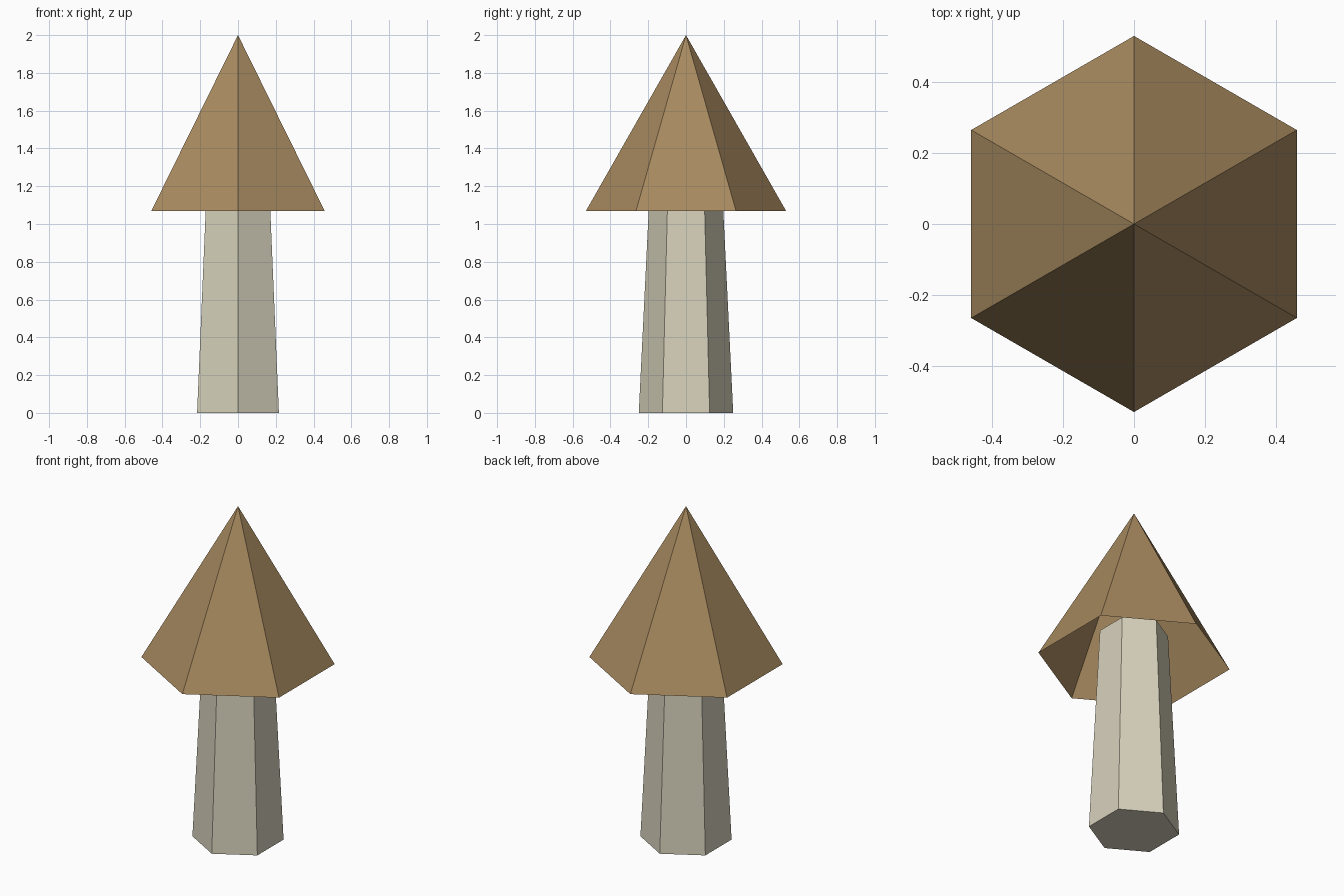
import bpy
import bmesh
from math import sin, cos, tau

cube = bpy.data.objects.get("Cube")
if cube:
    bpy.data.objects.remove(cube, do_unlink=True)

SIDES = 6


def make_material(name, rgb):
    mat = bpy.data.materials.new(name)
    mat.use_nodes = True
    mat.diffuse_color = (*rgb, 1)
    mat.node_tree.nodes["Principled BSDF"].inputs["Base Color"].default_value = (*rgb, 1)
    return mat


def ring(bm, radius, z):
    # Corners point to the front and back
    return [bm.verts.new((radius * sin(i * tau / SIDES), -radius * cos(i * tau / SIDES), z))
            for i in range(SIDES)]


def finish(bm, name, mat):
    mesh = bpy.data.meshes.new(name)
    bm.to_mesh(mesh)
    bm.free()
    mesh.materials.append(mat)
    obj = bpy.data.objects.new(name, mesh)
    bpy.context.collection.objects.link(obj)
    return obj


# Tapered stem, closed at both ends
bm = bmesh.new()
low, high = ring(bm, 0.25, 0), ring(bm, 0.189, 1.243)
for i in range(SIDES):
    j = (i + 1) % SIDES
    bm.faces.new((low[i], low[j], high[j], high[i]))
bm.faces.new(low[::-1])
bm.faces.new(high)
finish(bm, "stem", make_material("pale cream", (0.68, 0.64, 0.50)))

# Pointed cap, a hollow shell open underneath
bm = bmesh.new()
rim = ring(bm, 0.53, 1.069)
tip = bm.verts.new((0, 0, 2))
for i in range(SIDES):
    bm.faces.new((rim[i], rim[(i + 1) % SIDES], tip))
finish(bm, "cap", make_material("warm brown", (0.39, 0.255, 0.115)))
